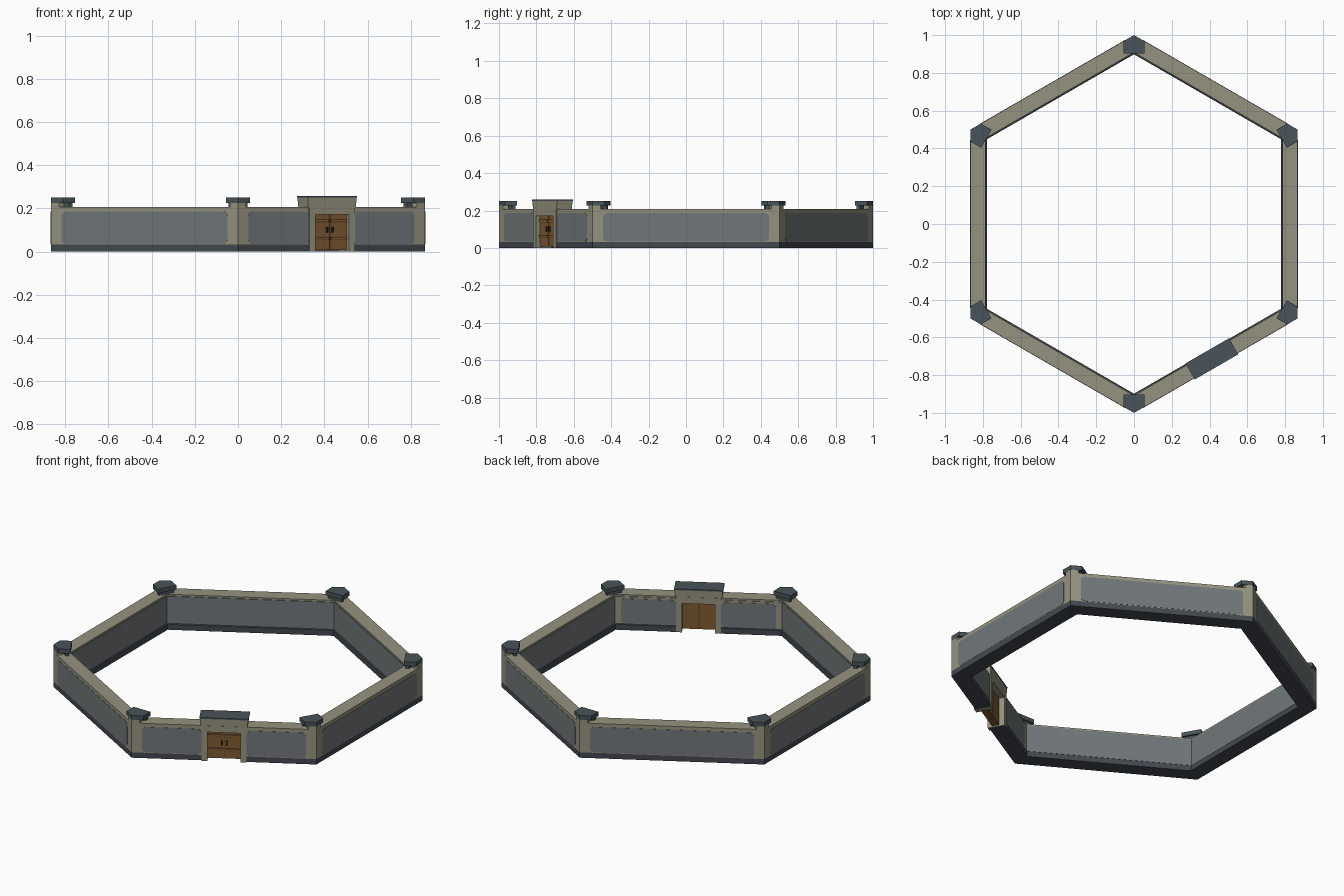
import bpy, bmesh, math
from mathutils import Vector

if "Cube" in bpy.data.objects:
    bpy.data.objects.remove(bpy.data.objects["Cube"])


def colour(name, r, g, b):
    m = bpy.data.materials.new(name)
    m.diffuse_color = (r, g, b, 1)
    m.use_nodes = True
    m.node_tree.nodes["Principled BSDF"].inputs["Base Color"].default_value = m.diffuse_color
    return m


STONE = colour("beige stone", .300, .290, .212)
GREY = colour("grey plaster", .165, .185, .192)
SLATE = colour("slate cap", .068, .088, .100)
BASE = colour("dark footing", .055, .066, .078)
WOOD = colour("brown wood", .215, .105, .034)
TRIM = colour("dark wood trim", .085, .045, .020)
IRON = colour("black iron", .018, .018, .018)

OUT, IN, TOP = .866, .783, .207       # outer and inner wall distance, wall height
TAN = math.tan(math.radians(30))
GATE_SIDE = 0


def side_frame(k):
    """Maps (along, outward, up) of hexagon side k into world space."""
    ang = math.radians(-60 + 60 * k)
    n = Vector((math.cos(ang), math.sin(ang), 0))
    t = Vector((-n.y, n.x, 0))
    return lambda s, a, z: t * s + n * a + Vector((0, 0, z))


def solid(name, ring_a, ring_b, mat, face_mats=None):
    """Closed prism between two matching rings; face_mats gives one material per side."""
    bm = bmesh.new()
    va = [bm.verts.new(p) for p in ring_a]
    vb = [bm.verts.new(p) for p in ring_b]
    mats, n = [mat], len(va)
    bm.faces.new(va)
    bm.faces.new(vb[::-1])
    for i in range(n):
        j = (i + 1) % n
        f = bm.faces.new((va[i], vb[i], vb[j], va[j]))
        m = face_mats[i] if face_mats else mat
        if m not in mats:
            mats.append(m)
        f.material_index = mats.index(m)
    bmesh.ops.recalc_face_normals(bm, faces=bm.faces)
    me = bpy.data.meshes.new(name)
    bm.to_mesh(me)
    bm.free()
    for m in mats:
        me.materials.append(m)
    ob = bpy.data.objects.new(name, me)
    bpy.context.collection.objects.link(ob)
    return ob


def box(name, P, s0, s1, a0, a1, z0, z1, mat):
    ring = [(s0, a0), (s1, a0), (s1, a1), (s0, a1)]
    return solid(name, [P(s, a, z0) for s, a in ring], [P(s, a, z1) for s, a in ring], mat)


def panel(name, P, s0, s1, a0, a1, z0, z1, r=.022):
    """Thin plate with rounded corners."""
    pts = []
    for cx, cz, start in ((s1 - r, z1 - r, 0), (s0 + r, z1 - r, 90),
                          (s0 + r, z0 + r, 180), (s1 - r, z0 + r, 270)):
        for i in range(4):
            q = math.radians(start + 30 * i)
            pts.append((cx + r * math.cos(q), cz + r * math.sin(q)))
    solid(name, [P(s, a0, z) for s, z in pts], [P(s, a1, z) for s, z in pts], GREY)


# Wall cross-section: outward distance, height
PROFILE = [(OUT, 0), (OUT, .032), (OUT, TOP), (.787, TOP), (.787, .197),
           (IN, .197), (IN, .036), (.778, .032), (.778, 0)]


def wall(name, P, left, right, inner):
    """left / right: position along the side, or None for a mitred corner."""
    mats = [BASE, STONE, STONE, STONE, inner, inner, BASE, BASE, BASE]
    ra = [P(-a * TAN if left is None else left, a, z) for a, z in PROFILE]
    rb = [P(a * TAN if right is None else right, a, z) for a, z in PROFILE]
    solid(name, ra, rb, STONE, mats)


# Walls and their plaster panels
EDGE, JAMB, DOOR = .5 - .056, .122, .09
for k in range(6):
    P = side_frame(k)
    if k != GATE_SIDE:
        wall("wall", P, None, None, GREY)
        panel("wall_panel", P, -EDGE, EDGE, OUT - .002, OUT + .0015, .035, .186)
        continue
    for sgn in (-1, 1):
        wall("gate_wall", P, *((None, -DOOR - .005) if sgn < 0 else (DOOR + .005, None)), STONE)
        lo, hi = sorted((sgn * JAMB, sgn * EDGE))
        panel("gate_wall_panel", P, lo, hi, OUT - .002, OUT + .0015, .035, .186)
        lo, hi = sorted((sgn * JAMB, sgn * .42))
        panel("gate_inner_panel", P, lo, hi, IN - .0015, IN + .002, .035, .186)

# Corner posts: necks and pentagonal caps
for k in range(6):
    ang = math.radians(-90 + 60 * k)
    u = Vector((math.cos(ang), math.sin(ang), 0))
    t = Vector((-u.y, u.x, 0))

    def post(name, half, tip, inner, z0, z1, mat):
        sh = tip - half * TAN
        pts = [(tip, 0), (sh, half), (inner, half), (inner, -half), (sh, -half)]
        rings = [[u * r + t * w + Vector((0, 0, z)) for r, w in pts] for z in (z0, z1)]
        solid(name, *rings, mat)

    post("post_neck", .036, .999, .95, .2, .227, STONE)
    post("post_neck_back", .045, .955, .912, .2, .227, SLATE)
    post("post_cap", .055, 1.0, .903, .226, .251, SLATE)

# Gatehouse: jambs, lintel, roof slab
P = side_frame(GATE_SIDE)
MID = .8245
A0, A1 = .776, .873
for sgn in (-1, 1):
    lo, hi = sorted((sgn * DOOR, sgn * JAMB))
    box("gate_jamb", P, lo, hi, A0, A1, 0, .2, STONE)
box("gate_lintel", P, -JAMB, JAMB, A0, A1, .172, .21, STONE)
ring = [(-1, -1), (1, -1), (1, 1), (-1, 1)]
solid("gate_cornice", [P(s * .126, MID + d * .047, .203) for s, d in ring],
      [P(s * .131, MID + d * .048, .25) for s, d in ring], STONE)
box("gate_roof", P, -.133, .133, MID - .049, MID + .049, .25, .258, SLATE)

# Double door with planks, straps and handles on the outside
D0, D1 = .808, .848
for sgn in (-1, 1):
    def span(a, b):
        return sorted((sgn * a, sgn * b))
    box("door_leaf", P, *span(.002, DOOR), D0, D1, .008, .172, WOOD)
    for z in (.062, .145):
        box("door_strap", P, *span(.006, DOOR), D1, D1 + .007, z - .006, z + .006, WOOD)
        box("door_strap_shadow", P, *span(.006, DOOR), D1, D1 + .004, z - .009, z - .006, TRIM)
    box("door_handle", P, *span(.011, .018), D1, D1 + .010, .088, .114, IRON)
box("door_gap", P, -.002, .002, D0 + .003, D1 - .003, .008, .172, TRIM)
